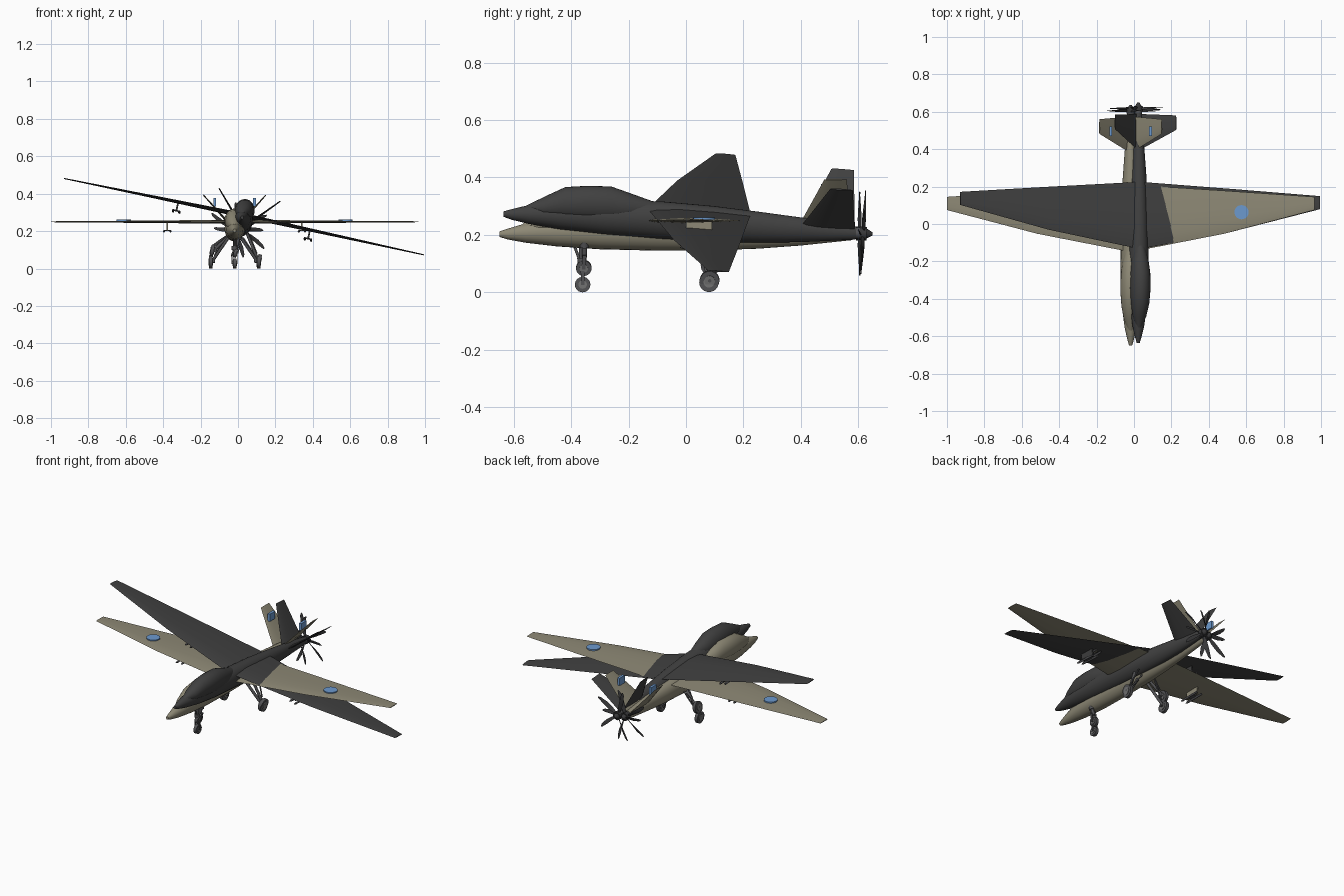
import bpy, bmesh, math
from mathutils import Vector, Matrix

if "Cube" in bpy.data.objects:
    bpy.data.objects.remove(bpy.data.objects["Cube"])


def material(name, rgb):
    m = bpy.data.materials.new(name)
    m.diffuse_color = (*rgb, 1)
    m.use_nodes = True
    m.node_tree.nodes["Principled BSDF"].inputs["Base Color"].default_value = m.diffuse_color
    return m


TAN = material("sand_tan", (0.27, 0.25, 0.18))
DARK = material("charcoal", (0.052, 0.052, 0.052))
BLUE = material("marking_blue", (0.15, 0.32, 0.62))
GREY = material("gear_grey", (0.085, 0.085, 0.09))
HUB = material("wheel_hub_grey", (0.17, 0.17, 0.17))
BLADE = material("propeller_black", (0.04, 0.04, 0.042))

place = Matrix.Identity(4)   # pose of the aircraft being built
prefix = ""


def finish(name, bm, mat, smooth=True):
    bmesh.ops.recalc_face_normals(bm, faces=bm.faces)
    bm.transform(place)
    for f in bm.faces:
        f.smooth = smooth
    me = bpy.data.meshes.new(prefix + name)
    bm.to_mesh(me)
    bm.free()
    if smooth:
        me.set_sharp_from_angle(angle=math.radians(35))
    me.materials.append(mat)
    ob = bpy.data.objects.new(prefix + name, me)
    bpy.context.collection.objects.link(ob)
    return ob


def loft(name, rings, mat, smooth=True):
    bm = bmesh.new()
    vs = [[bm.verts.new(p) for p in r] for r in rings]
    n = len(rings[0])
    for a, b in zip(vs, vs[1:]):
        for i in range(n):
            j = (i + 1) % n
            bm.faces.new((a[i], a[j], b[j], b[i]))
    bm.faces.new(vs[0])
    bm.faces.new(vs[-1])
    return finish(name, bm, mat, smooth)


def body(name, stations, mat, n=24):
    """Elliptical sections: y, half width, bottom z, top z."""
    rings = []
    for y, w, lo, hi in stations:
        rings.append([(w * math.cos(t), y, (lo + hi) / 2 + (hi - lo) / 2 * math.sin(t))
                      for t in (2 * math.pi * i / n for i in range(n))])
    return loft(name, rings, mat)


def rod(name, a, b, r1, mat, r2=None, n=14):
    a, b = Vector(a), Vector(b)
    d = b - a
    bm = bmesh.new()
    bmesh.ops.create_cone(bm, cap_ends=True, segments=n, radius1=r1,
                          radius2=r1 if r2 is None else r2, depth=d.length)
    bm.transform(Matrix.Translation((a + b) / 2) @ d.to_track_quat('Z', 'Y').to_matrix().to_4x4())
    return finish(name, bm, mat)


def box(name, center, size, mat):
    bm = bmesh.new()
    bmesh.ops.create_cube(bm, size=1)
    bm.transform(Matrix.Translation(center) @ Matrix.Diagonal((*size, 1)))
    return finish(name, bm, mat, False)


def foil(le, te, t):
    """Aerofoil section as (chord position, thickness offset) pairs."""
    c = te - le
    half = [(0.08, 0.55), (0.3, 1), (0.65, 0.7)]
    return ([(le, 0)] + [(le + c * u, t * v) for u, v in half] + [(te, 0)]
            + [(le + c * u, -t * v) for u, v in reversed(half)])


def wheel(name, x, y, z, r, w):
    rod(name, (x - w / 2, y, z), (x + w / 2, y, z), r, GREY, n=24)
    rod(name + "_hub", (x - w / 2 - .003, y, z), (x + w / 2 + .003, y, z), r * .55, HUB)


def aircraft(paint, marked, spin):
    # fuselage and raised nose fairing
    body("fuselage", [(-.65, .008, .193, .212), (-.62, .017, .184, .222),
                      (-.56, .031, .173, .24), (-.45, .046, .16, .26),
                      (-.3, .054, .15, .272), (-.1, .053, .145, .278),
                      (.08, .051, .146, .272), (.25, .042, .152, .26),
                      (.4, .031, .163, .248), (.58, .02, .182, .228)], paint)
    body("nose_fairing", [(-.57, .012, .21, .238), (-.51, .036, .2, .272),
                          (-.44, .049, .19, .31), (-.36, .055, .19, .319),
                          (-.28, .053, .19, .321), (-.21, .045, .2, .3),
                          (-.13, .025, .22, .276)], paint)
    # main wing, one span from tip to tip
    half = [(.983, .075, .145, .0025), (.5, -.052, .178, .006), (.0, -.15, .21, .011)]
    span = [(-x, a, b, t) for x, a, b, t in half] + half[-2::-1]
    loft("wing", [[(x, y, .25 + z) for y, z in foil(a, b, t)] for x, a, b, t in span], paint)
    for s, side in ((-1, "left_"), (1, "right_")):
        # slanted tail fin
        n = Vector((-s * .165, 0, .152)).normalized()
        rings = []
        for x, z, a, b, t in ((.01, .218, .385, .575, .007), (.167, .393, .482, .56, .003)):
            rings.append([Vector((s * x, y, z)) + n * o for y, o in foil(a, b, t)])
        loft(side + "tail_fin", rings, paint)
        # underwing pylon with a pair of stores
        px = s * .36
        box(side + "pylon", (px, .045, .224), (.008, .09, .045), paint)
        box(side + "store_rack", (px, .045, .203), (.036, .05, .006), GREY)
        for k in (-1, 1):
            rod(side + "store", (px + k * .017, -.015, .199), (px + k * .017, .105, .199), .006, GREY)
            rod(side + "store_nose", (px + k * .017, -.015, .199), (px + k * .017, -.03, .199), .006, GREY, .001)
        # main landing gear
        rod(side + "main_strut", (s * .03, .05, .17), (s * .112, .08, .05), .008, GREY)
        rod(side + "main_brace", (s * .045, .1, .165), (s * .108, .082, .07), .004, GREY)
        rod(side + "main_axle", (s * .105, .08, .036), (s * .14, .08, .036), .006, GREY)
        rod(side + "main_fork", (s * .112, .08, .055), (s * .112, .08, .036), .008, GREY)
        wheel(side + "main_wheel", s * .128, .08, .035, .034, .018)
        # blue markings
        if marked:
            rod(side + "wing_disc", (s * .593, .063, .252), (s * .593, .063, .261), .038, BLUE, n=24)
            box(side + "fin_marking", (s * .106, .495, .354), (.015, .05, .045), BLUE)
    # nose landing gear
    rod("nose_strut", (0, -.365, .17), (0, -.36, .065), .009, GREY)
    rod("nose_brace", (0, -.39, .165), (0, -.362, .09), .005, GREY)
    rod("nose_collar", (0, -.363, .12), (0, -.362, .1), .016, GREY)
    for k in (-1, 1):
        box("nose_fork", (k * .014, -.36, .048), (.005, .012, .046), GREY)
    box("nose_fork_bridge", (0, -.36, .07), (.033, .014, .008), GREY)
    wheel("nose_wheel", 0, -.36, .027, .027, .018)
    # rear propeller
    rod("propeller_collar", (0, .575, .205), (0, .592, .205), .02, GREY)
    rod("propeller_hub", (0, .592, .205), (0, .617, .205), .024, BLADE)
    rod("propeller_spinner", (0, .617, .205), (0, .637, .205), .018, BLADE, .006)
    for i in range(5):
        turn = (Matrix.Translation((0, .605, .205))
                @ Matrix.Rotation(spin + i * math.tau / 5, 4, 'Y'))
        rings = []
        for r, w, sweep, twist in ((.015, .006, 0, 60), (.05, .011, .002, 40),
                                   (.1, .012, .006, 22), (.14, .008, .013, 12),
                                   (.152, .003, .017, 10)):
            q = math.radians(twist)
            rings.append([turn @ Vector((sweep + u * math.cos(q) - v * math.sin(q),
                                         u * math.sin(q) + v * math.cos(q), r))
                          for u, v in ((-w, 0), (0, .002), (w, 0), (0, -.002))])
        loft("propeller_blade", rings, BLADE)


# level tan aircraft
prefix = "tan_"
place = Matrix.Translation((-.018, 0, 0))
aircraft(TAN, True, math.radians(12))

# banked dark aircraft: rolled, then pitched nose up
prefix = "dark_"
pivot = Vector((0, 0, .2))
place = (Matrix.Translation(pivot + Vector((.022, .013, .034)))
         @ Matrix.Rotation(math.radians(-3.2), 4, 'X')
         @ Matrix.Rotation(math.radians(12), 4, 'Y')
         @ Matrix.Translation(-pivot))
aircraft(DARK, False, math.radians(40))
